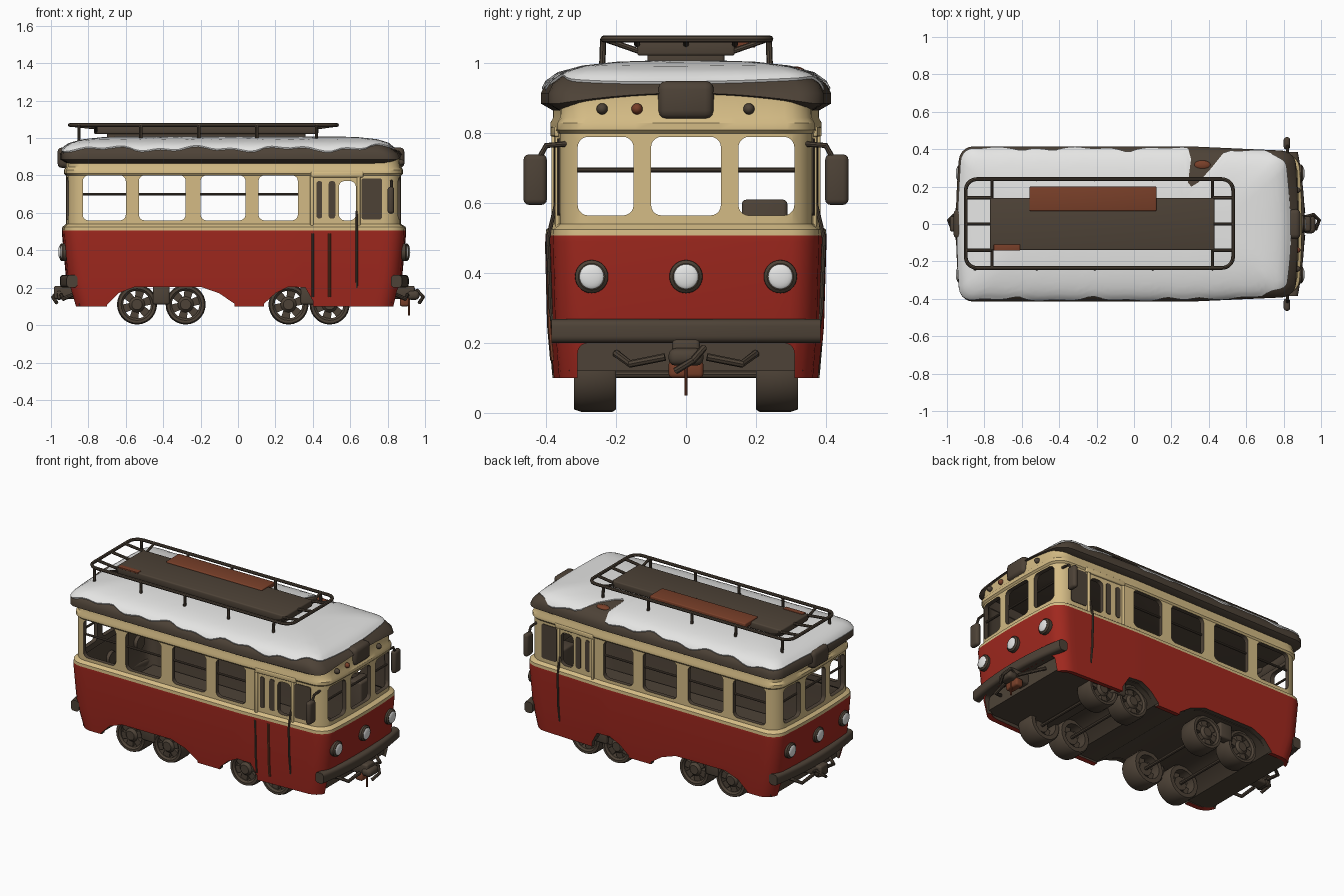
import bpy, bmesh, math
from math import sin, cos, pi, exp
from mathutils import Vector

if "Cube" in bpy.data.objects:
    bpy.data.objects.remove(bpy.data.objects["Cube"])
made = []


def material(name, rgb):
    m = bpy.data.materials.new(name)
    m.use_nodes = True
    m.diffuse_color = (*rgb, 1)
    m.node_tree.nodes["Principled BSDF"].inputs["Base Color"].default_value = (*rgb, 1)
    return m


red = material("red paint", (0.35, 0.021, 0.013))
cream = material("cream paint", (0.66, 0.5, 0.235))
dark = material("dark brown metal", (0.075, 0.055, 0.038))
snow = material("snow white", (0.79, 0.79, 0.78))
rust = material("rust", (0.19, 0.05, 0.022))


def warp(x, y, z):
    """Narrow the car towards its leading end."""
    return Vector((x, y * (1 - 0.06 * min(max((x - 0.3) / 0.55, 0), 1)), z))


def finish(name, bm, *mats, warped=False):
    if warped:
        for v in bm.verts:
            v.co = warp(*v.co)
    bmesh.ops.recalc_face_normals(bm, faces=bm.faces)
    me = bpy.data.meshes.new(name)
    bm.to_mesh(me)
    bm.free()
    ob = bpy.data.objects.new(name, me)
    bpy.context.collection.objects.link(ob)
    for m in mats:
        me.materials.append(m)
    made.append(ob)
    return ob


def bake(ob):
    dg = bpy.context.evaluated_depsgraph_get()
    me = bpy.data.meshes.new_from_object(ob.evaluated_get(dg))
    ob.modifiers.clear()
    ob.data = me


def loft(bm, rings, caps=True, closed=False):
    vs = [[bm.verts.new(p) for p in r] for r in rings]
    n = len(vs[0])
    for a, b in zip(vs, vs[1:] + vs[:1] if closed else vs[1:]):
        for i in range(n):
            bm.faces.new((a[i], a[(i + 1) % n], b[(i + 1) % n], b[i]))
    if caps and not closed:
        bm.faces.new(vs[0])
        bm.faces.new(vs[-1])


def prism(bm, pts, axis, h0, h1):
    loft(bm, [[(a, h, b) if axis == "Y" else (h, a, b) for a, b in pts] for h in (h0, h1)])


def lathe(bm, profile, axis, loc, closed=False, n=28):
    rings = []
    for r, h in profile:
        c = [(r * cos(2 * pi * i / n), r * sin(2 * pi * i / n)) for i in range(n)]
        rings.append([Vector((a, h, b) if axis == "Y" else (h, a, b)) + Vector(loc) for a, b in c])
    loft(bm, rings, closed=closed)


def rrect(a0, a1, b0, b1, r, n=5):
    out = []
    for k, (a, b) in enumerate(((a1 - r, b1 - r), (a0 + r, b1 - r), (a0 + r, b0 + r), (a1 - r, b0 + r))):
        out += [(a + r * cos(pi / 2 * (k + i / n)), b + r * sin(pi / 2 * (k + i / n))) for i in range(n + 1)]
    return out


def box(name, x, y, z, mat, bevel=0.012, warped=False):
    bm = bmesh.new()
    bmesh.ops.create_cube(bm, size=1)
    for v in bm.verts:
        v.co = [lo + (c + 0.5) * (hi - lo) for c, (lo, hi) in zip(v.co, (x, y, z))]
    bmesh.ops.bevel(bm, geom=bm.edges[:], offset=bevel, segments=3, profile=0.5, affect="EDGES")
    return finish(name, bm, mat, warped=warped)


def ball(name, loc, size, mat):
    bm = bmesh.new()
    bmesh.ops.create_uvsphere(bm, u_segments=20, v_segments=12, radius=1)
    for v in bm.verts:
        v.co = [o + c * s for o, c, s in zip(loc, v.co, size)]
    return finish(name, bm, mat)


def tube(name, pts, r, mat, cyclic=False):
    cu = bpy.data.curves.new(name, "CURVE")
    cu.dimensions = "3D"
    cu.bevel_depth, cu.bevel_resolution, cu.use_fill_caps = r, 2, True
    sp = cu.splines.new("POLY")
    sp.points.add(len(pts) - 1)
    for p, q in zip(sp.points, pts):
        p.co = (*q, 1)
    sp.use_cyclic_u = cyclic
    tmp = bpy.data.objects.new(name, cu)
    bpy.context.collection.objects.link(tmp)
    me = bpy.data.meshes.new_from_object(tmp.evaluated_get(bpy.context.evaluated_depsgraph_get()))
    bpy.data.objects.remove(tmp)
    me.materials.clear()
    me.materials.append(mat)
    ob = bpy.data.objects.new(name, me)
    bpy.context.collection.objects.link(ob)
    made.append(ob)


def plan(x0, x1, hy, r, z):
    """Rounded, slightly bowed plan outline; the eave arches up at the leading end."""
    c, out = rrect(x0, x1, -hy, hy, r), []
    for k in range(4):
        arc, nxt = c[k * 6:k * 6 + 6], c[(k * 6 + 6) % 24]
        m = 48 if k % 2 == 0 else 12
        out += arc + [tuple(p + (q - p) * i / m for p, q in zip(arc[-1], nxt)) for i in range(1, m)]
    res = []
    for x, y in out:
        arch = max(0, 1 - (y / 0.39) ** 2) * min(max((x - 0.72) / 0.08, 0), 1)
        zz = z + (0.945 - z) * 0.5 * arch if 0.85 < z < 0.945 else z
        res.append(warp(x + 0.02 * (1 - (y / 0.41) ** 2) * (x / 0.9) ** 3, y, zz))
    return res


# Body shell: red below the belt, cream above, dark inside
bm = bmesh.new()
levels = [(0.1, 0.382, -0.86, 0.83), (0.25, 0.395, -0.9, 0.86), (0.49, 0.402, -0.92, 0.88),
          (0.507, 0.402, -0.92, 0.88), (0.525, 0.4, -0.918, 0.878), (0.54, 0.38, -0.9, 0.855),
          (0.8, 0.38, -0.9, 0.855), (0.81, 0.388, -0.91, 0.865), (0.83, 0.388, -0.91, 0.865),
          (0.845, 0.38, -0.9, 0.855), (0.88, 0.38, -0.9, 0.85)]
loft(bm, [plan(x0, x1, hy, 0.08, z) for z, hy, x0, x1 in levels], caps=False)
for f in bm.faces:
    f.material_index = int(f.calc_center_median().z > 0.507)
body = finish("body_shell", bm, red, cream, dark, dark)
so = body.modifiers.new("wall", "SOLIDIFY")
so.thickness, so.offset, so.material_offset = 0.03, -1, 2

# Cutters for side windows, end windows, skirt arches and end openings
arches = [[(-0.7, 0.11), (-0.64, 0.17), (-0.55, 0.205), (-0.2, 0.205), (-0.1, 0.17), (-0.02, 0.115)],
          [(0.14, 0.115), (0.2, 0.17), (0.27, 0.205), (0.36, 0.2), (0.4, 0.13)]]
cuts = [bmesh.new() for _ in range(4)]
for a, b in ((-0.83, -0.6), (-0.53, -0.28), (-0.2, 0.04), (0.11, 0.32), (0.54, 0.63)):
    prism(cuts[0], rrect(a, b, 0.56, 0.8 if a < 0.5 else 0.77, 0.03), "Y", -0.6, 0.6)
for a, b in ((-0.31, -0.15), (-0.1, 0.1), (0.15, 0.31)):
    prism(cuts[1], rrect(a, b, 0.565, 0.79, 0.03), "X", -1.2, 1.2)
for arch in arches:
    prism(cuts[2], [(arch[0][0], -0.1), *arch, (arch[-1][0], -0.1)], "Y", -0.6, 0.6)
prism(cuts[3], rrect(-0.31, 0.31, -0.1, 0.2, 0.03), "X", -1.2, 1.2)
cutters = []
for c in cuts:
    for f in c.faces:
        f.material_index = 2
    ob = finish("cutter", c, red, cream, dark)
    ob.hide_render = True
    cutters.append(ob)
    mod = body.modifiers.new("cut", "BOOLEAN")
    mod.operation, mod.solver, mod.object = "DIFFERENCE", "EXACT", ob
bake(body)
for ob in cutters:
    made.remove(ob)
    bpy.data.objects.remove(ob)

# Roof, with a snow cap whose edge is uneven
roof = [plan(-0.93 + d, 0.86 - e, 0.415 - d, max(0.03, 0.07 - d * 0.15), z) for d, e, z in (
    (0.035, 0.035, 0.865), (0, 0, 0.885), (0, 0.012, 0.915), (0.015, 0.045, 0.943),
    (0.05, 0.07, 0.968), (0.12, 0.13, 0.987), (0.22, 0.23, 0.998), (0.34, 0.35, 1.002))]
bm = bmesh.new()
loft(bm, roof)
finish("roof", bm, dark)


def on_roof(i, t):
    k = min(int(t), 6)
    return roof[k][i].lerp(roof[k + 1][i], t - k)


edge = []
for p in roof[1]:
    t = 2.85 + 0.33 * sin(13 * p.x + 5 * p.y) + 0.27 * sin(31 * p.x + 2)
    t += 0.5 * min(max((p.x - 0.72) / 0.1, 0), 1)
    if p.y > 0.3:
        t += 2.6 * exp(-((p.x - 0.42) / 0.085) ** 4)
    edge.append(t)
rings = [[on_roof(i, t) for i, t in enumerate(edge)]]
for s in range(9):
    rings.append([Vector((q.x * 1.004, q.y * 1.006, q.z + 0.007)) for q in
                  (on_roof(i, t + (7 - t) * s / 8) for i, t in enumerate(edge))])
bm = bmesh.new()
loft(bm, rings)
finish("snow_cap", bm, snow)
ball("roof_rust_patch", (0.365, 0.315, 0.977), (0.045, 0.025, 0.014), rust)

# Underframe following the skirt, and window bars
bm = bmesh.new()
prism(bm, [(-0.85, 0.225), (-0.85, 0.105), *arches[0], *arches[1], (0.82, 0.12), (0.82, 0.225)], "Y", -0.355, 0.355)
finish("underframe", bm, dark, warped=True)
box("control_cabinet", (0.67, 0.76), (0.16, 0.29), (0.2, 0.61), dark)
for s in (-1, 1):
    tube("side_window_bar", [warp(-0.84, s * 0.36, 0.7), warp(0.35, s * 0.36, 0.7)], 0.007, dark)
for x in (-0.885, 0.836):
    tube("end_window_bar", [(x, -0.315, 0.695), (x, 0.315, 0.695)], 0.007, dark)

# Wheels with broad spokes, axles and spring boxes
for x in (-0.54, -0.28, 0.27, 0.49):
    for s in (-1, 1):
        bm = bmesh.new()
        c = (x, 0, 0.11)
        lathe(bm, [(r, s * h) for r, h in ((0.074, 0.2), (0.1, 0.2), (0.107, 0.21), (0.107, 0.3), (0.1, 0.32),
                                           (0.085, 0.32), (0.074, 0.31))], "Y", c, closed=True)
        lathe(bm, [(r, s * h) for r, h in ((0.042, 0.23), (0.042, 0.305), (0.028, 0.32))], "Y", c)
        for k in range(6):
            a = 2 * pi * k / 6 + 0.3
            u, w = Vector((cos(a), sin(a))), Vector((-sin(a), cos(a)))
            o = Vector((x, 0.11))
            prism(bm, [o + u * 0.02 - w * 0.018, o + u * 0.085 - w * 0.024, o + u * 0.085 + w * 0.024,
                       o + u * 0.02 + w * 0.018], "Y", s * 0.25, s * 0.305)
        finish("wheel", bm, dark)
    tube("axle", [(x, -0.3, 0.11), (x, 0.3, 0.11)], 0.01, dark)
for x in (-0.41, 0.38):
    for y in (-0.3, 0.3):
        box("bogie_spring", (x - 0.045, x + 0.045), (y - 0.03, y + 0.03), (0.11, 0.21), dark)

# Both ends: bumper, lamps, sign box and coupler
for s, e in ((1, 0.885), (-1, -0.925)):
    bm = bmesh.new()
    loft(bm, [[(e + s * (a - 0.04 * (y / 0.4) ** 2), y, b) for a, b in rrect(-0.03, 0.028, 0.2, 0.268, 0.02)]
              for y in [0.385 * k / 8 for k in range(-8, 9)]])
    finish("bumper", bm, dark)
    for y in (-0.27, 0, 0.27):
        at = (e - s * 0.12 * y * y, y, 0.39)
        bm = bmesh.new()
        lathe(bm, [(r, s * h) for r, h in ((0.042, -0.04), (0.048, -0.005), (0.047, 0.02), (0.038, 0.028))], "X", at)
        finish("lamp_housing", bm, dark)
        ball("lamp_glass", (at[0] + s * 0.026, y, 0.39), (0.01, 0.036, 0.036), snow)
    top = 0.87 if s > 0 else -0.945
    box("sign_box", sorted((top - s * 0.07, top + s * 0.02)), (-0.08, 0.08), (0.84, 0.95), dark, 0.025)
    box("coupler_bar", sorted((e - s * 0.1, e + s * 0.06)), (-0.04, 0.04), (0.14, 0.21), dark)
    box("coupler_head", sorted((e + s * 0.02, s * 0.97)), (-0.05, 0.05), (0.135, 0.185), dark, 0.02)
    tube("coupler_hook", [(e, 0.03, 0.16), (s * 0.96, 0.05, 0.185), (s * 0.99, 0.02, 0.15), (s * 0.97, -0.03, 0.12)], 0.01, dark)
    for y in (-0.2, 0.2):
        tube("brake_hose", [(e - s * 0.06, y, 0.17), (e + s * 0.01, y * 0.8, 0.14), (e + s * 0.02, y * 0.3, 0.16)], 0.011, dark)
box("coupler_rust_plate", (0.865, 0.915), (-0.05, 0.05), (0.1, 0.15), rust)
tube("coupler_pin", [(0.915, 0, 0.2), (0.915, 0, 0.05)], 0.005, rust)
for y, m in ((-0.24, dark), (-0.14, rust), (0.18, dark)):
    ball("marker_light", (0.87, y, 0.87), (0.02, 0.016, 0.016), m)

# Doors and mirrors on both sides; the near side has extra door trim
for s in (-1, 1):
    for a, b, z0, z1 in ((0.42, 0.45, 0.57, 0.77), (0.485, 0.52, 0.57, 0.77), (0.66, 0.77, 0.565, 0.785)):
        bm = bmesh.new()
        prism(bm, rrect(a, b, z0, z1, 0.013), "Y", s * 0.376, s * 0.384)
        finish("door_pane", bm, dark, warped=True)
    box("door_header", (0.39, 0.67), sorted((s * 0.37, s * 0.392)), (0.79, 0.82), cream, 0.006, True)
    for x in (0.395, 0.645):
        box("door_post", (x - 0.009, x + 0.009), sorted((s * 0.37, s * 0.389)), (0.53, 0.8), cream, 0.005, True)
    tube("handrail", [warp(0.635, s * y, z) for y, z in ((0.388, 0.2), (0.402, 0.3), (0.41, 0.5), (0.383, 0.61))], 0.006, dark)
    box("mirror", (0.8, 0.835), sorted((s * 0.398, s * 0.465)), (0.595, 0.74), dark, 0.016)
    tube("mirror_arm", [(0.82, s * 0.34, 0.77), (0.82, s * 0.4, 0.765), (0.82, s * 0.425, 0.72)], 0.008, dark)
for name, x, r, m in (("door_seam", 0.4, 0.006, dark), ("door_rust_strip", 0.49, 0.008, rust)):
    tube(name, [warp(x, -y, z) for y, z in ((0.387, 0.15), (0.396, 0.25), (0.402, 0.49))], r, m)

# Roof rack with a deck carried on sloping braces
tube("rack_rail", [(x, y, 1.07) for x, y in rrect(-0.9, 0.53, -0.235, 0.24, 0.06)], 0.01, dark, True)
for x in (-0.85, -0.52, -0.21, 0.1, 0.42):
    for s in (-1, 1):
        tube("rack_post", [(x, s * 0.237, 1.07), (x, s * 0.24, 0.985)], 0.009, dark)
for x, e in ((-0.76, -0.9), (0.42, 0.53)):
    for y in (-0.14, 0, 0.14):
        tube("rack_tie", [(x, y, 1.055), (e, y, 1.07)], 0.009, dark)
    for s in (-1, 1):
        tube("rack_brace", [(x, s * 0.12, 1.03), (x, s * 0.235, 1.07)], 0.008, dark)
box("rack_deck", (-0.77, 0.43), (-0.14, 0.14), (1.022, 1.066), dark, 0.008)
box("rack_plinth", (-0.7, 0.36), (-0.11, 0.11), (0.99, 1.04), dark, 0.008)
box("rust_panel", (-0.56, 0.12), (0.07, 0.2), (1.045, 1.075), rust, 0.006)
box("rust_stain", (-0.75, -0.61), (-0.143, -0.11), (1.06, 1.069), rust, 0.002)

bpy.ops.object.select_all(action="DESELECT")
for ob in made:
    ob.select_set(True)
bpy.context.view_layer.objects.active = body
bpy.ops.object.shade_smooth_by_angle(angle=math.radians(35))
